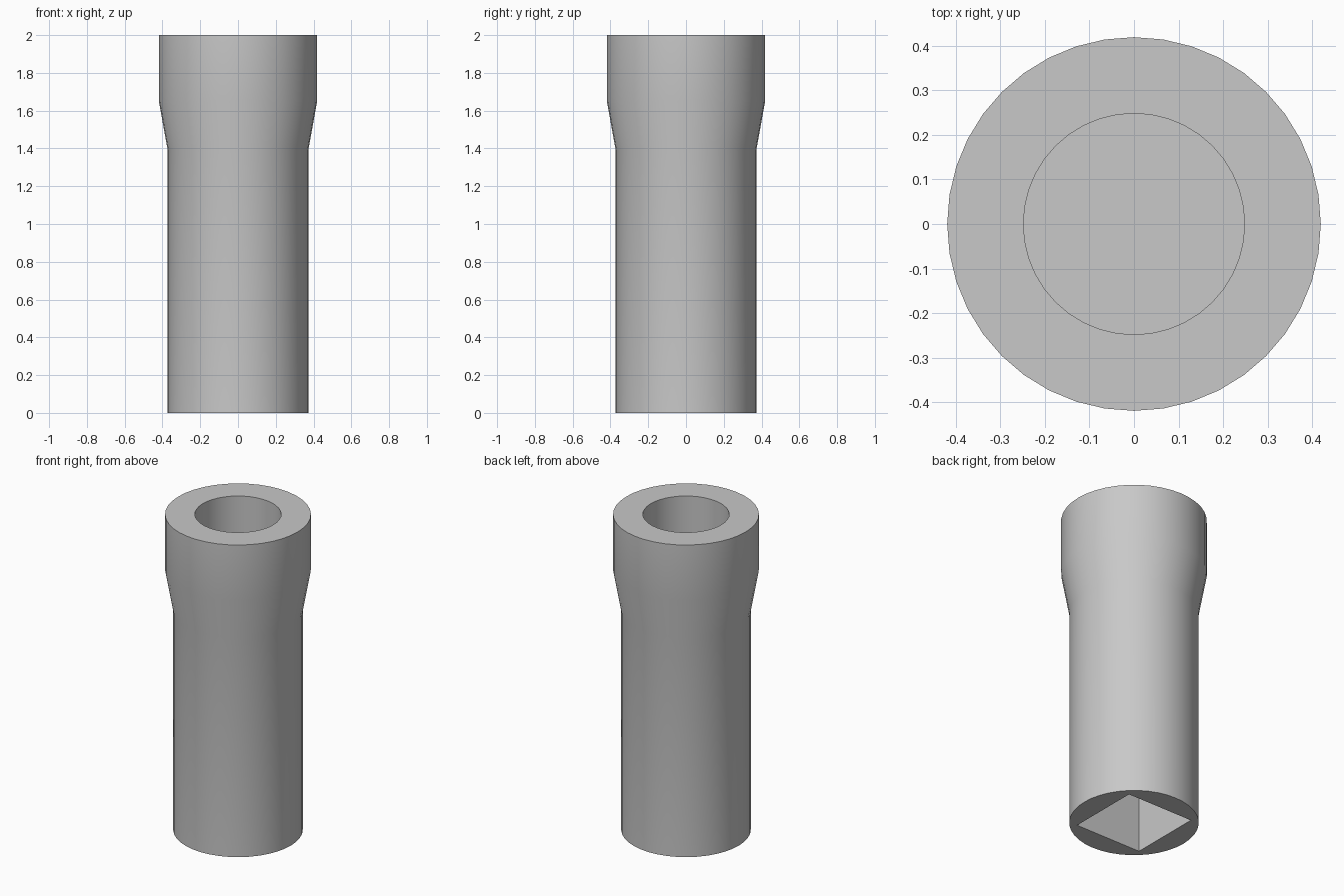
import bpy
import bmesh
import math

if "Cube" in bpy.data.objects:
    bpy.data.objects.remove(bpy.data.objects["Cube"], do_unlink=True)

SIDES = 40
steel = bpy.data.materials.new("plain_steel")
steel.use_nodes = True
steel.diffuse_color = (0.58, 0.58, 0.58, 1)
steel.node_tree.nodes["Principled BSDF"].inputs["Base Color"].default_value = steel.diffuse_color


def lathe(name, profile, sides, turn=0.0):
    """Closed solid of stacked rings, from (radius, height) pairs."""
    bm = bmesh.new()
    rings = []
    for radius, z in profile:
        angles = [turn + math.tau * i / sides for i in range(sides)]
        rings.append([bm.verts.new((radius * math.cos(a), radius * math.sin(a), z)) for a in angles])
    for low, high in zip(rings, rings[1:]):
        for i in range(sides):
            j = (i + 1) % sides
            bm.faces.new((low[i], low[j], high[j], high[i]))
    bm.faces.new(rings[0][::-1])
    bm.faces.new(rings[-1])
    mesh = bpy.data.meshes.new(name)
    bm.to_mesh(mesh)
    bm.free()
    mesh.materials.append(steel)
    obj = bpy.data.objects.new(name, mesh)
    bpy.context.collection.objects.link(obj)
    return obj


# Flared outer body
body = lathe("socket_body", [(0.372, 0), (0.372, 1.39), (0.419, 1.65), (0.419, 2)], SIDES)

# Round bore at the top and square drive hole at the bottom
cutters = [
    lathe("bore_cutter", [(0.248, 1.4), (0.248, 2.2)], SIDES),
    lathe("drive_cutter", [(0.328, -0.2), (0.328, 0.6)], 4, math.pi / 4),
]

bpy.ops.object.select_all(action='DESELECT')
bpy.context.view_layer.objects.active = body
body.select_set(True)
for cutter in cutters:
    cutter.hide_render = True
    cut = body.modifiers.new(cutter.name, 'BOOLEAN')
    cut.operation = 'DIFFERENCE'
    cut.solver = 'EXACT'
    cut.object = cutter
    bpy.ops.object.modifier_apply(modifier=cut.name)
    bpy.data.objects.remove(cutter, do_unlink=True)

bpy.ops.object.shade_smooth_by_angle(angle=math.radians(30))
